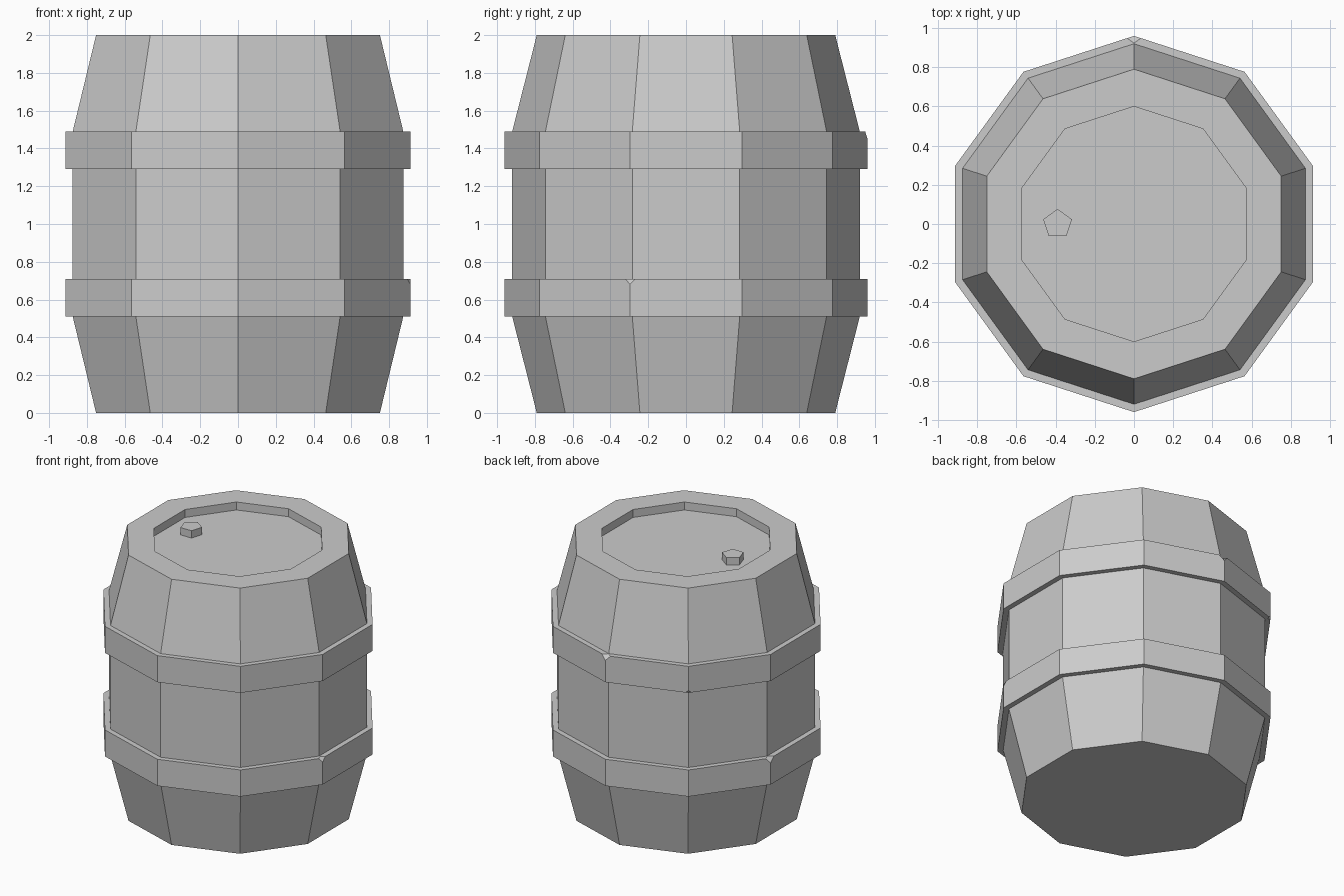
import bpy, bmesh
from math import cos, sin, radians

if "Cube" in bpy.data.objects:
    bpy.data.objects.remove(bpy.data.objects["Cube"])

SIDES = 10


def add_object(name, bm):
    bmesh.ops.recalc_face_normals(bm, faces=bm.faces)
    mesh = bpy.data.meshes.new(name)
    bm.to_mesh(mesh)
    bm.free()
    obj = bpy.data.objects.new(name, mesh)
    bpy.context.collection.objects.link(obj)
    return obj


def lathe(profile, sides, centre=(0, 0)):
    """Turn (radius, z) points into a faceted solid, one corner facing +y."""
    bm = bmesh.new()
    rings = []
    for r, z in profile:
        angles = [radians(90 + 360 * i / sides) for i in range(sides)]
        rings.append([bm.verts.new((centre[0] + r * cos(a), centre[1] + r * sin(a), z))
                      for a in angles])
    for low, high in zip(rings, rings[1:]):
        for i in range(sides):
            j = (i + 1) % sides
            bm.faces.new((low[i], low[j], high[j], high[i]))
    bm.faces.new(rings[0])
    bm.faces.new(rings[-1])
    return bm, rings


# Barrel: tapered staves, two raised hoops, recessed lid
profile = [(0.79, 0), (0.92, 0.51), (0.96, 0.51), (0.96, 0.71), (0.92, 0.71),
           (0.92, 1.29), (0.96, 1.29), (0.96, 1.49), (0.92, 1.49),
           (0.79, 2.0), (0.60, 2.0), (0.60, 1.94)]
bm, rings = lathe(profile, SIDES)

# Small chips on hoop corners: (profile ring, corner index, size)
chips = [(7, 0, 0.037), (3, 7, 0.03), (3, 2, 0.037), (6, 1, 0.02)]
corners = [(rings[ring][i], size) for ring, i, size in chips]
for vert, size in corners:
    bmesh.ops.bevel(bm, geom=[vert], offset=size, offset_type='OFFSET',
                    segments=1, profile=0.5, affect='VERTICES')
add_object("barrel", bm)

# Bung: small five-sided plug standing on the lid
bm, _ = lathe([(0.077, 1.93), (0.077, 1.995)], 5, centre=(-0.39, 0))
add_object("bung", bm)
